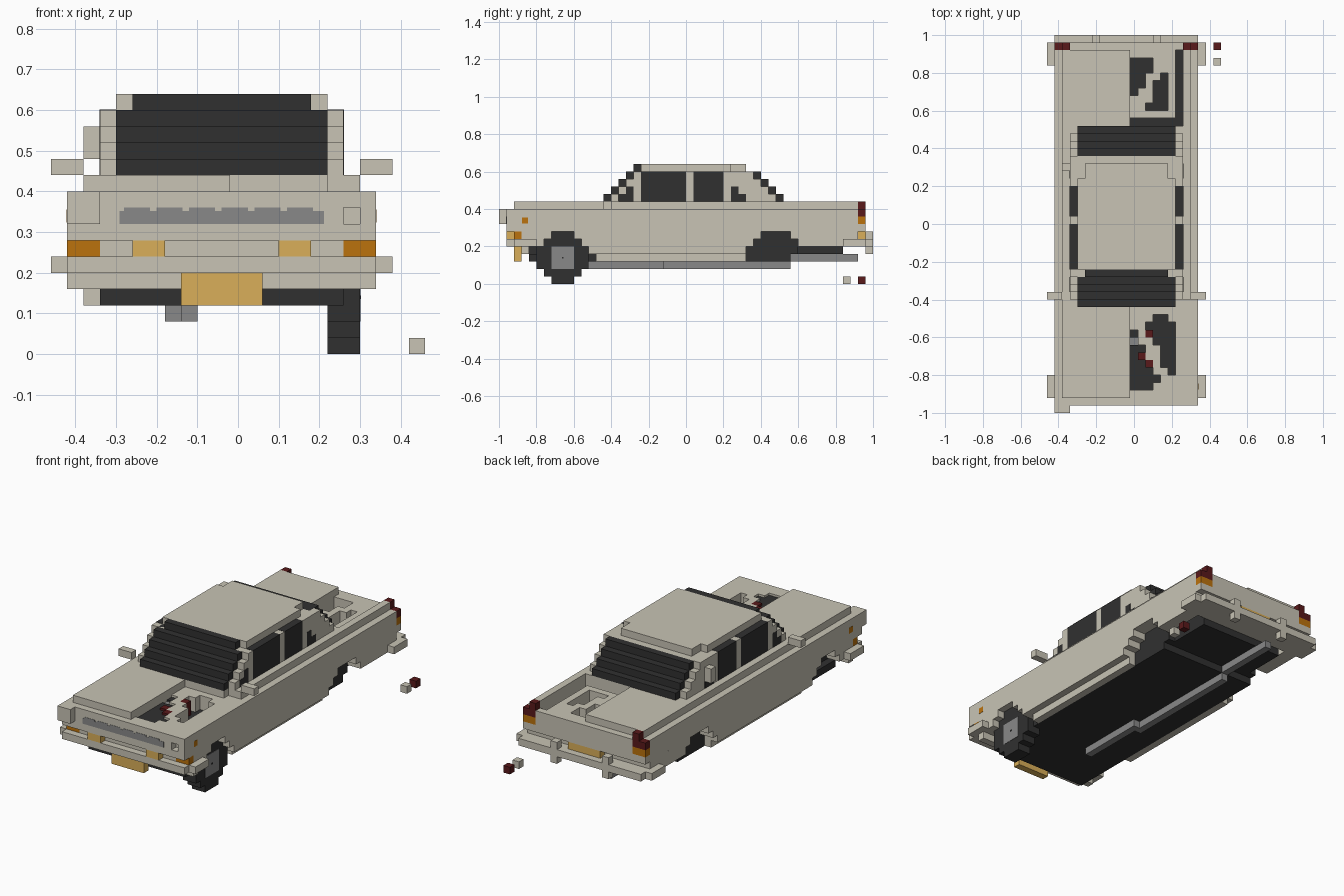
import bpy
import bmesh
from mathutils import Vector

cube = bpy.data.objects.get("Cube")
if cube:
    bpy.data.objects.remove(cube, do_unlink=True)

UNIT = 0.04                      # edge of one block
ORIGIN = Vector((-0.46, -1.0, 0))
MIRROR = 21                      # x of one side + x of the other side


def material(name, r, g, b):
    mat = bpy.data.materials.new(name)
    mat.use_nodes = True
    mat.diffuse_color = (r, g, b, 1)
    bsdf = next(n for n in mat.node_tree.nodes if n.type == 'BSDF_PRINCIPLED')
    bsdf.inputs["Base Color"].default_value = (r, g, b, 1)
    bsdf.inputs["Roughness"].default_value = 0.8
    return mat


beige = material("beige paint", 0.58, 0.55, 0.46)
dark = material("dark rubber and glass", 0.03, 0.03, 0.03)
grey = material("grey metal", 0.25, 0.25, 0.25)
orange = material("orange lamp", 0.5, 0.17, 0.004)
tan = material("tan lamp", 0.7, 0.43, 0.1)
red = material("red lamp", 0.1, 0.01, 0.011)


def part(name, mat, boxes, both=False):
    """Join boxes (x0, x1, y0, y1, z0, z1, in blocks) into one object."""
    boxes = list(boxes)
    if both:
        boxes += [(MIRROR - b[1], MIRROR - b[0], *b[2:]) for b in boxes]
    bm = bmesh.new()
    for x0, x1, y0, y1, z0, z1 in boxes:
        lo, hi = Vector((x0, y0, z0)), Vector((x1, y1, z1))
        made = bmesh.ops.create_cube(bm, size=1)["verts"]
        for v in made:
            v.co = ORIGIN + UNIT * ((lo + hi) / 2 + v.co * (hi - lo))
    mesh = bpy.data.meshes.new(name)
    bm.to_mesh(mesh)
    bm.free()
    mesh.materials.append(mat)
    obj = bpy.data.objects.new(name, mesh)
    bpy.context.scene.collection.objects.link(obj)
    return obj


# Underbody
part("floor", dark, [(3, 18, 4, 39, 3, 4)])
part("inner_body", dark, [(4, 17, 4, 46, 4, 7), (3, 18, 3, 48, 7, 8)])
part("sills", beige, [(18, 19, 13, 33, 3, 4)], both=True)
part("exhaust_pipe", grey, [(8, 9, 12, 22, 2, 3), (7, 8, 21, 39, 2, 3),
                            (7, 8, 38, 48, 3, 4)])

# Side panels with stepped wheel arches
part("side_panels", beige, [
    (18, 20, 2, 48, 7, 10),
    (18, 20, 3, 7, 6, 7), (18, 20, 10, 35, 6, 7), (18, 20, 39, 48, 6, 7),
    (18, 20, 2, 6, 5, 6), (18, 20, 11, 34, 5, 6), (18, 20, 40, 48, 5, 6),
    (18, 20, 12, 33, 4, 5)], both=True)
part("rear_arch_liners", dark, [(16, 18, 33, 39, 3, 4), (16, 18, 33, 40, 4, 5),
                                (16, 18, 34, 40, 5, 6), (16, 18, 35, 39, 6, 7)], both=True)

# Front end
part("nose", beige, [(1, 18, 1, 2, 7, 10), (19, 20, 1, 2, 7, 10),
                     (18, 19, 1, 2, 7, 8), (18, 19, 1, 2, 9, 10),
                     (1, 20, 2, 3, 7, 10), (1, 20, 3, 5, 5, 7),
                     (3, 18, 2, 3, 6, 7), (1, 20, 3, 4, 4, 5)])
part("corner_block", beige, [(1, 3, 0, 1, 8, 10)])
part("grille", grey, [(4.2, 16.8, 0.96, 1, 8, 8.8)]
     + [(4.5 + 2 * i, 6.1 + 2 * i, 0.96, 1, 8.8, 9) for i in range(6)])
part("front_bumper", beige, [(1, 20, 1, 3, 5, 6), (0, 1, 2, 5, 5, 6), (20, 21, 2, 5, 5, 6)])
part("turn_lamps", orange, [(18, 20, 2, 3, 6, 7)], both=True)
part("side_markers", orange, [(20, 20.03, 3.1, 3.9, 8.1, 8.9)], both=True)
part("headlamps", tan, [(14, 16, 1, 3, 6, 7)], both=True)
part("front_plate", tan, [(8, 13, 2, 3, 3, 5)])

# Rear end
part("rear_panel", beige, [(3, 18, 48, 49, 7, 10), (1, 20, 46, 48, 5, 7)])
part("rear_bumper", beige, [(1, 20, 48, 50, 5, 6), (0, 1, 46, 49, 5, 6), (20, 21, 46, 49, 5, 6),
                            (6, 7, 49, 50, 4, 7), (14, 15, 49, 50, 4, 7)])
part("rear_plate", tan, [(8, 13, 48, 49, 6, 7)])
part("tail_lamps", red, [(18, 20, 48, 49, 9, 10), (18, 19, 48, 49, 10, 11)], both=True)
part("rear_turn_lamps", orange, [(18, 20, 48, 49, 8, 9)], both=True)
part("lamp_bases", beige, [(18, 20, 48, 49, 7, 8)], both=True)

# Deck around the open bays, with raised lids on one half
part("deck", beige, [(1, 11, 2, 48, 8, 10), (17, 20, 2, 38, 8, 10), (18, 20, 38, 48, 8, 10),
                     (11, 17, 2, 3, 8, 10), (11, 17, 13, 38, 8, 10), (11, 17, 47, 48, 8, 10),
                     (11, 17, 39, 40, 8, 10)])
part("hood_lid", beige, [(2, 11, 2, 14, 10, 11)])
part("trunk_lid", beige, [(2, 11, 38, 48, 10, 11)])
part("trunk_rail", beige, [(18, 19, 38, 48, 10, 11)])

# Bay contents, one string per row from back to front; # is an open gap, e engine block
ENGINE = ("...##.", "..####", "e.r###", "g..###", "ee..##",
          "er..##", "eer.##", "eee..#", "eeee..", "eee...")
TRUNK = ("###...", "###...", "##..#.", "##.##.", "#..##.", "...##.", "..###.")


def bay(name, rows, back):
    for sign, mat, label, top in ((".", beige, "cover", 10), ("r", red, "caps", 10),
                                  ("g", grey, "fitting", 9.5), ("e", dark, "block", 9.7)):
        cells = [(11 + i, 12 + i, back - j - 1, back - j, 8, top)
                 for j, row in enumerate(rows) for i, c in enumerate(row) if c == sign]
        if cells:
            part(name + "_" + label, mat, cells)


bay("engine", ENGINE, 13)
bay("trunk", TRUNK, 47)

# Cabin: stepped pillars with glass one block proud front and back
part("cabin_base", beige, [(2, 17, 14, 38, 10, 11), (17, 19, 15, 38, 10, 11)])
part("cabin_pillars", beige, [(3, 18, 15 + k, 37 - k, 11 + k, 12 + k) for k in range(4)])
part("windscreen", dark, [(4, 17, 14 + k, 16 + k, 11 + k, 12 + k) for k in range(4)]
     + [(5, 16, 18, 19, 15, 16)])
part("rear_window", dark, [(4, 17, 36 - k, 38 - k, 11 + k, 12 + k) for k in range(4)])
part("roof", beige, [(4, 17, 19, 31, 15, 16), (5, 16, 31, 33, 15, 16)])
part("side_windows", dark, [
    (17, 18.03, 19, 25, 11, 15.03), (17, 18.03, 26, 30, 11, 15.03),
    (17, 18.03, 31, 32, 11, 13), (17, 18.03, 32, 33, 11, 12),
    (17, 18.03, 17, 18, 11, 13), (17, 18.03, 16, 17, 11, 12)], both=True)
part("door_mirrors", beige, [(19, 21, 15, 16, 11, 12)], both=True)
part("loose_trim", beige, [(2, 3, 32, 33, 12, 14)])

# The single fitted wheel
INSET = (2, 1, 0, 0, 0, 1, 2)
part("front_wheel", dark, [(17, 19, 5 + s, 12 - s, k, k + 1) for k, s in enumerate(INSET)])
part("wheel_hub", grey, [(19, 19.04, 7, 10, 2, 5)])
part("hub_bolt", dark, [(19.04, 19.07, 8.4, 8.6, 3.4, 3.6)])

# Stray blocks on the ground
part("stray_red_block", red, [(22, 23, 48, 49, 0, 1)])
part("stray_beige_block", beige, [(22, 23, 46, 47, 0, 1)])
